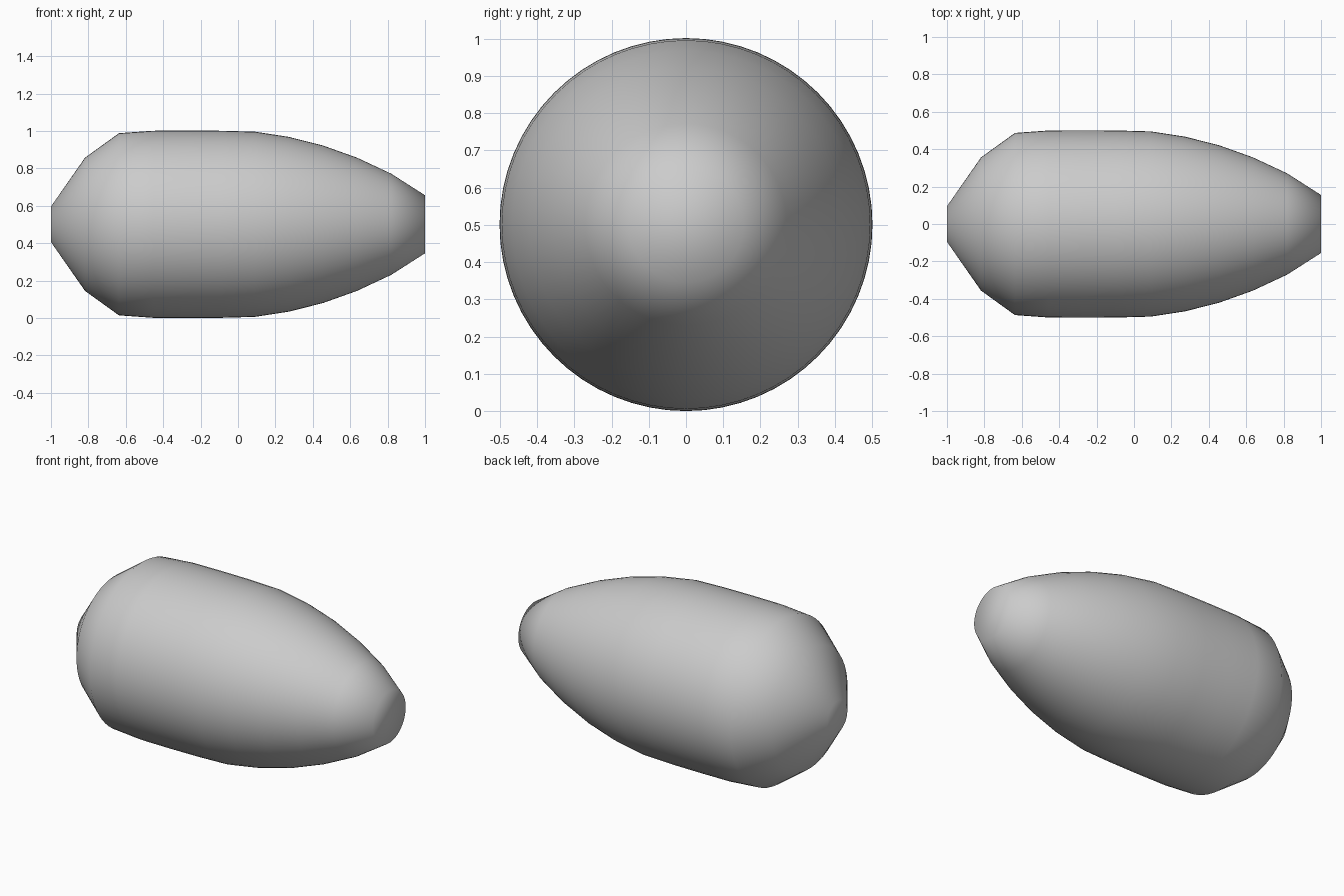
import bpy, bmesh
from math import sin, cos, pi

if "Cube" in bpy.data.objects:
    bpy.data.objects.remove(bpy.data.objects["Cube"])

# Radius at twelve evenly spaced stations from blunt end to nose
RADII = [0.095, 0.356, 0.487, 0.5, 0.501, 0.5,
         0.495, 0.467, 0.421, 0.356, 0.271, 0.155]
SIDES = 64
CENTRE_Z = max(RADII)

bm = bmesh.new()
rings = []
for i, r in enumerate(RADII):
    x = -1 + 2 * i / (len(RADII) - 1)
    rings.append([bm.verts.new((x, r * cos(2 * pi * k / SIDES),
                                CENTRE_Z + r * sin(2 * pi * k / SIDES)))
                  for k in range(SIDES)])

# Skin between neighbouring rings
for a, b in zip(rings, rings[1:]):
    for k in range(SIDES):
        n = (k + 1) % SIDES
        bm.faces.new((a[k], a[n], b[n], b[k]))

# Closed ends
bm.faces.new(rings[0])
bm.faces.new(rings[-1])
bmesh.ops.recalc_face_normals(bm, faces=bm.faces[:])

# Smooth all over, including the end caps
for f in bm.faces:
    f.smooth = True

mesh = bpy.data.meshes.new("tapered_body")
bm.to_mesh(mesh)
bm.free()
body = bpy.data.objects.new("tapered_body", mesh)
bpy.context.collection.objects.link(body)
